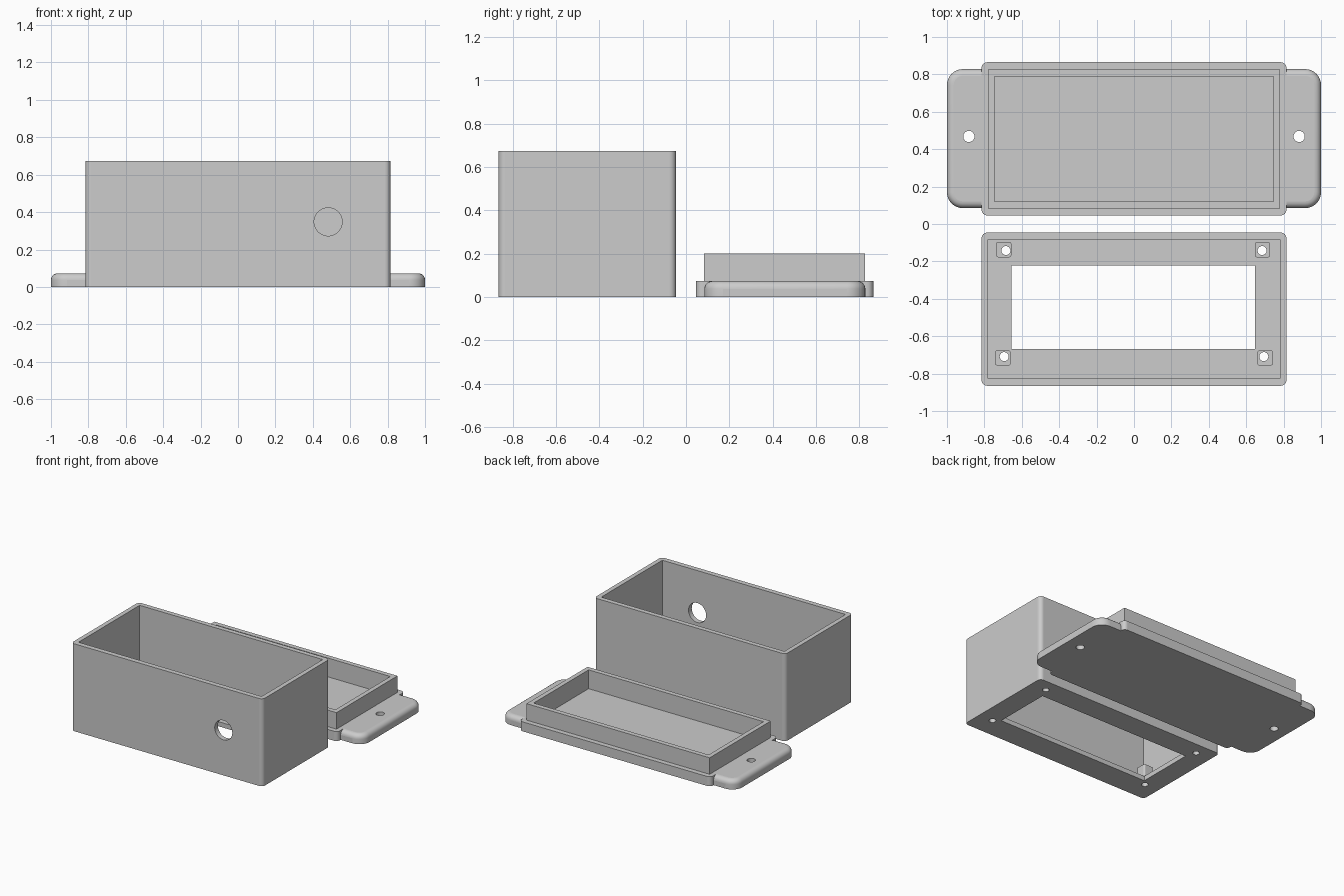
import bpy, bmesh, math
from mathutils import Matrix, Vector

if "Cube" in bpy.data.objects:
    bpy.data.objects.remove(bpy.data.objects["Cube"])

grey = bpy.data.materials.new("plain grey")
grey.diffuse_color = (0.604, 0.604, 0.604, 1)
grey.use_nodes = True
grey.node_tree.nodes["Principled BSDF"].inputs["Base Color"].default_value = grey.diffuse_color


def finish(bm, name):
    bmesh.ops.recalc_face_normals(bm, faces=bm.faces)
    mesh = bpy.data.meshes.new(name)
    bm.to_mesh(mesh)
    bm.free()
    mesh.materials.append(grey)
    ob = bpy.data.objects.new(name, mesh)
    bpy.context.collection.objects.link(ob)
    return ob


def block(name, x, y, z, radius=0, top_radius=0):
    """Box from (min, max) ranges, with rounded upright corners and top rim."""
    bm = bmesh.new()
    bmesh.ops.create_cube(bm, size=1)
    for v in bm.verts:
        v.co = Vector([a + (b - a) * (c + 0.5) for (a, b), c in zip((x, y, z), v.co)])
    if radius:
        upright = [e for e in bm.edges if abs(e.verts[0].co.z - e.verts[1].co.z) > 1e-4]
        bmesh.ops.bevel(bm, geom=upright, offset=radius, segments=8,
                        profile=0.5, affect='EDGES')
    if top_radius:
        rim = [e for e in bm.edges if all(v.co.z > z[1] - 1e-4 for v in e.verts)]
        bmesh.ops.bevel(bm, geom=rim, offset=top_radius, segments=6,
                        profile=0.5, affect='EDGES')
    return finish(bm, name)


def rod(name, centre, radius, depth, along_y=False):
    bm = bmesh.new()
    m = Matrix.Translation(centre)
    if along_y:
        m = m @ Matrix.Rotation(math.pi / 2, 4, 'X')
    bmesh.ops.create_cone(bm, cap_ends=True, segments=40, radius1=radius,
                          radius2=radius, depth=depth, matrix=m)
    return finish(bm, name)


def combine(ob, other, operation):
    """Boolean the other object into ob, then remove it."""
    mod = ob.modifiers.new("cut", 'BOOLEAN')
    mod.operation, mod.solver, mod.object = operation, 'EXACT', other
    bpy.context.view_layer.objects.active = ob
    bpy.ops.object.modifier_apply(modifier=mod.name)
    bpy.data.objects.remove(other)


def smooth(ob):
    """Smooth the roundings, keep the straight walls flat."""
    bpy.ops.object.select_all(action='DESELECT')
    ob.select_set(True)
    bpy.context.view_layer.objects.active = ob
    bpy.ops.object.shade_smooth_by_angle(angle=math.radians(30))
    for p in ob.data.polygons:
        if max(abs(c) for c in p.normal) > 0.9999:
            p.use_smooth = False


# Open box with a window in its floor and a cable hole in the front wall
case = block("case", (-0.815, 0.815), (-0.865, -0.046), (0, 0.673), 0.03)
combine(case, block("cavity", (-0.78, 0.78), (-0.826, -0.083), (0.036, 0.8)), 'DIFFERENCE')
combine(case, block("window", (-0.655, 0.648), (-0.669, -0.221), (-0.1, 0.1)), 'DIFFERENCE')
combine(case, rod("cable_hole", (0.482, -0.845, 0.348), 0.075, 0.2, True), 'DIFFERENCE')

# Four screw posts standing on the floor, drilled right through
posts = [(-0.697, -0.137, -0.685, -0.142), (0.687, -0.137, 0.685, -0.142),
         (-0.701, -0.716, -0.694, -0.709), (0.701, -0.716, 0.694, -0.709)]
for px, py, hx, hy in posts:
    combine(case, block("post", (px - 0.041, px + 0.041), (py - 0.041, py + 0.041),
                        (0.02, 0.14), 0.012), 'UNION')
    combine(case, rod("screw_hole", (hx, hy, 0.05), 0.024, 0.4), 'DIFFERENCE')
smooth(case)

# Lid: base slab, rounded mounting flange and raised hollow rim
lid = block("lid", (-0.815, 0.815), (0.046, 0.865), (0, 0.073), 0.03)
combine(lid, block("flange", (-1, 1), (0.085, 0.828), (0, 0.073), 0.085, 0.036), 'UNION')
combine(lid, block("rim", (-0.78, 0.78), (0.084, 0.826), (0.04, 0.2)), 'UNION')
combine(lid, block("rim_cavity", (-0.745, 0.745), (0.121, 0.789), (0.055, 0.3)), 'DIFFERENCE')
for x in (-0.883, 0.883):
    combine(lid, rod("mount_hole", (x, 0.468, 0.04), 0.03, 0.3), 'DIFFERENCE')
smooth(lid)
